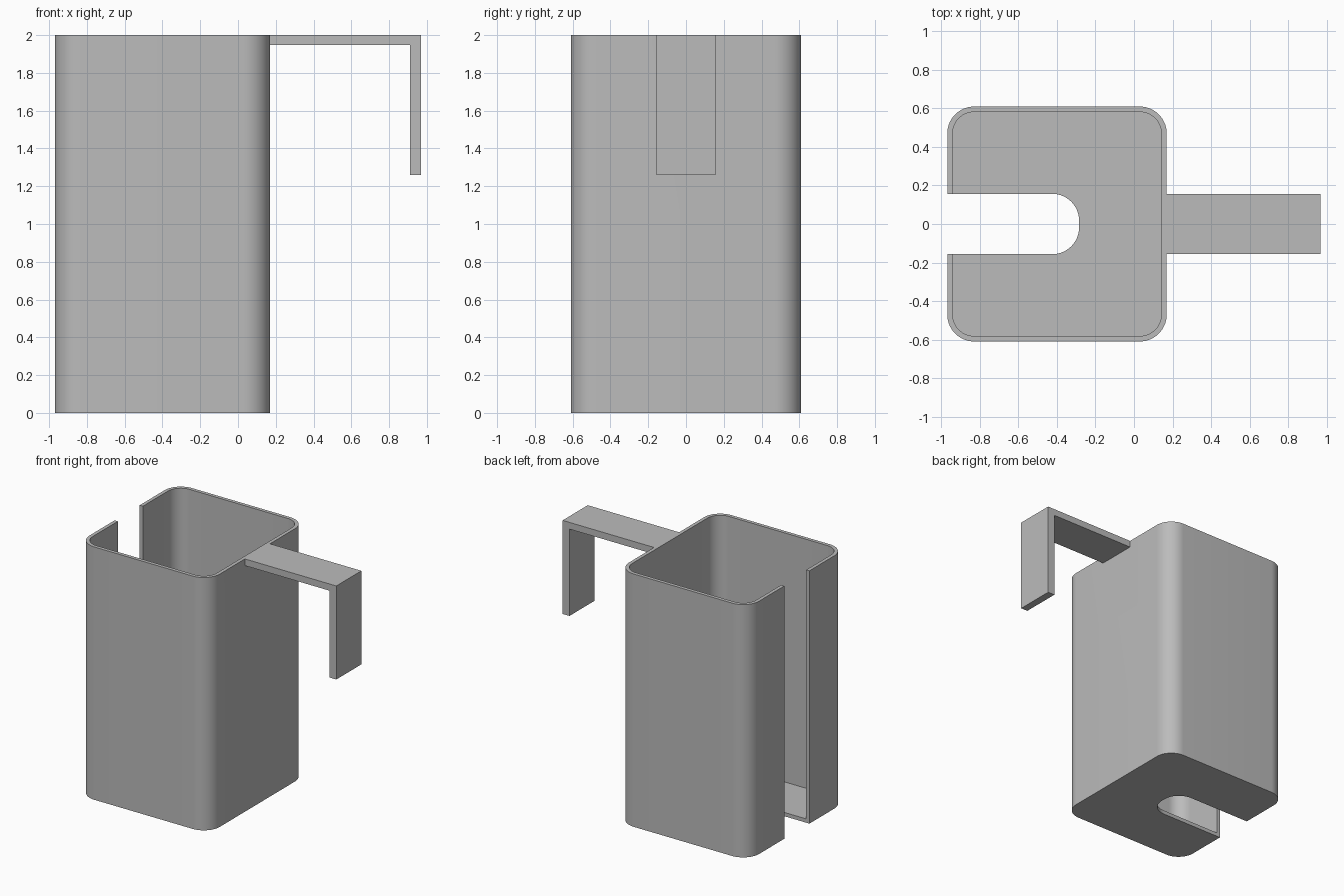
import bpy, bmesh, math

if "Cube" in bpy.data.objects:
    bpy.data.objects.remove(bpy.data.objects["Cube"])

grey = bpy.data.materials.new("plain_grey")
grey.diffuse_color = (0.5, 0.5, 0.5, 1)
grey.use_nodes = True
grey.node_tree.nodes["Principled BSDF"].inputs["Base Color"].default_value = grey.diffuse_color


def prism(name, outline, low, high, axis="z"):
    """Extrude a closed counter-clockwise outline along z or y."""
    bm = bmesh.new()
    place = (lambda p: (p[0], p[1], low)) if axis == "z" else (lambda p: (p[0], low, p[1]))
    face = bm.faces.new([bm.verts.new(place(p)) for p in outline])
    moved = bmesh.ops.extrude_face_region(bm, geom=[face])["geom"]
    shift = (0, 0, high - low) if axis == "z" else (0, high - low, 0)
    bmesh.ops.translate(bm, vec=shift, verts=[v for v in moved if isinstance(v, bmesh.types.BMVert)])
    bmesh.ops.recalc_face_normals(bm, faces=bm.faces)
    mesh = bpy.data.meshes.new(name)
    bm.to_mesh(mesh)
    bm.free()
    mesh.materials.append(grey)
    obj = bpy.data.objects.new(name, mesh)
    bpy.context.collection.objects.link(obj)
    return obj


def rounded(x0, x1, half, r, steps=14):
    """Rounded rectangle outline, symmetric in y."""
    pts = []
    corners = [(x1 - r, half - r), (x0 + r, half - r), (x0 + r, r - half), (x1 - r, r - half)]
    for i, (cx, cy) in enumerate(corners):
        for k in range(steps + 1):
            a = math.pi / 2 * (i + k / steps)
            pts.append((cx + r * math.cos(a), cy + r * math.sin(a)))
    return pts


def combine(target, tool, operation):
    mod = target.modifiers.new(operation.lower(), "BOOLEAN")
    mod.operation = operation
    mod.solver = "EXACT"
    mod.object = tool
    bpy.context.view_layer.objects.active = target
    bpy.ops.object.modifier_apply(modifier=mod.name)
    bpy.data.objects.remove(tool, do_unlink=True)


WALL = 0.028

# Square cup with rounded corners, hollowed from above
cup = prism("cup_holder", rounded(-0.97, 0.17, 0.61, 0.14), 0, 2)
hollow = prism("hollow_cutter", rounded(-0.97 + WALL, 0.17 - WALL, 0.61 - WALL, 0.14 - WALL), 0.03, 2.2)
combine(cup, hollow, "DIFFERENCE")

# Slot through one wall and the floor, with a rounded end
slot = prism("slot_cutter", rounded(-1.5, -0.285, 0.157, 0.14), -0.2, 2.3)
combine(cup, slot, "DIFFERENCE")

# Hanging hook: flat arm with a downward leg
hook = prism("hook", [(0.155, 1.947), (0.91, 1.947), (0.91, 1.26), (0.97, 1.26),
                      (0.97, 2), (0.155, 2)], -0.157, 0.157, "y")
combine(cup, hook, "UNION")

# Smooth the rounded corners, keep rims and hook edges sharp
bpy.ops.object.select_all(action="DESELECT")
cup.select_set(True)
bpy.context.view_layer.objects.active = cup
bpy.ops.object.shade_smooth_by_angle(angle=math.radians(30))
